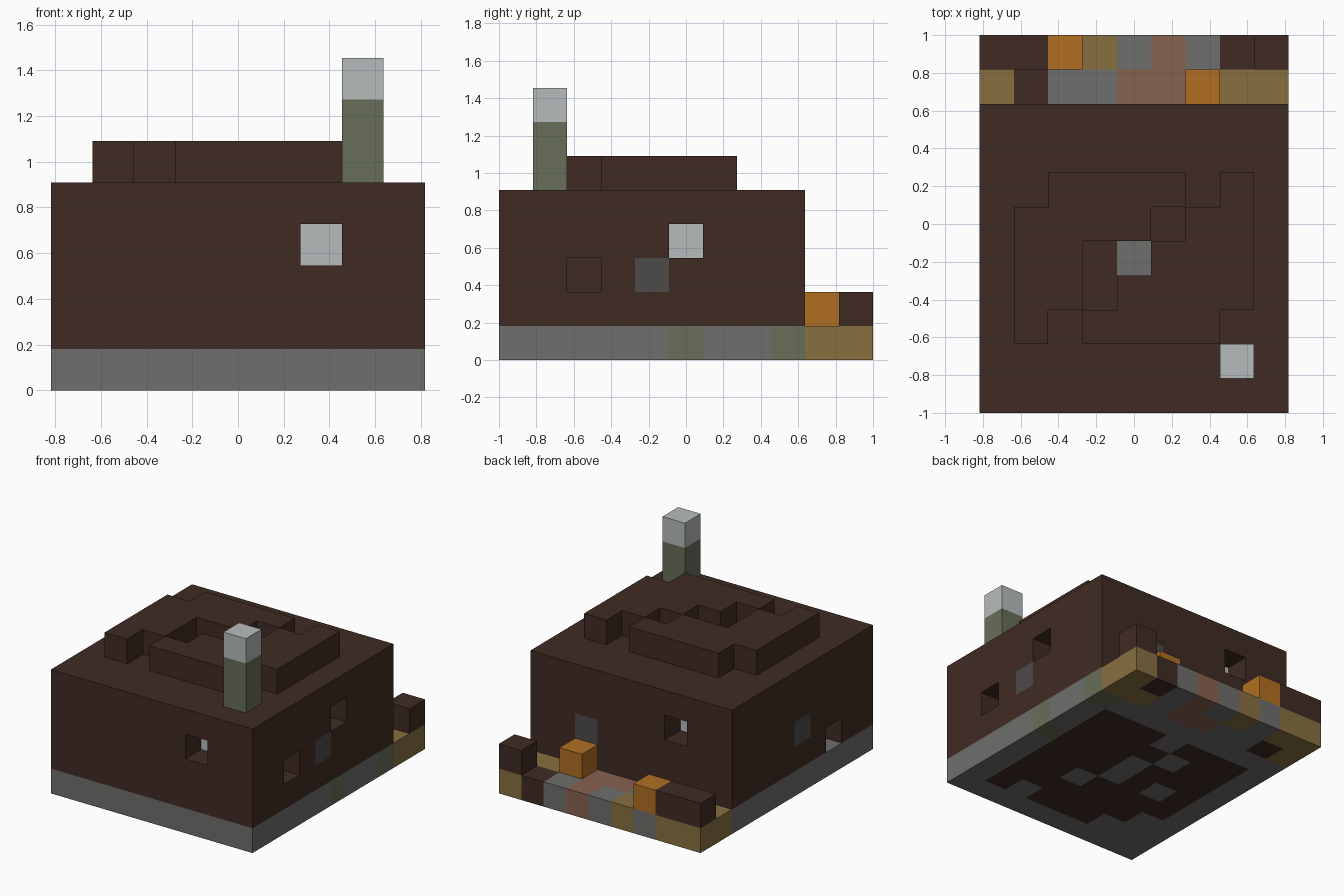
import bpy
import bmesh
from mathutils import Vector

cube = bpy.data.objects.get("Cube")
if cube:
    bpy.data.objects.remove(cube, do_unlink=True)

U = 2 / 11                                  # edge of one block
ORIGIN = Vector((-4.5 * U, -1, 0))

PALETTE = {                                 # one letter per block kind
    "B": ("dark_brown_wood", (0.051, 0.024, 0.017)),
    "S": ("grey_stone", (0.156, 0.156, 0.153)),
    "W": ("pale_grey", (0.47, 0.50, 0.50)),
    "G": ("mossy_green", (0.138, 0.156, 0.098)),
    "O": ("olive_straw", (0.242, 0.162, 0.051)),
    "P": ("dusty_pink_clay", (0.242, 0.122, 0.080)),
    "F": ("orange_pumpkin", (0.434, 0.156, 0.016)),
    "D": ("dark_window_glass", (0.074, 0.067, 0.067)),
}
materials = {}
for key, (label, rgb) in PALETTE.items():
    mat = bpy.data.materials.new(label)
    mat.use_nodes = True
    mat.diffuse_color = (*rgb, 1)
    bsdf = mat.node_tree.nodes["Principled BSDF"]
    bsdf.inputs["Base Color"].default_value = (*rgb, 1)
    bsdf.inputs["Roughness"].default_value = 1
    materials[key] = mat


def plan(rows, z, top_y):
    """Read a plan drawn as text, back row first, into blocks."""
    return {(x, top_y - r, z): k
            for r, row in enumerate(rows)
            for x, k in enumerate(row) if k != "."}


# Stone foundation with a wooden floor
foundation = plan([
    "SSSSSSSSG",
    "SBBBSBBBS",
    "SBBSBBBBS",
    "SBBBSBBBG",
    "SBSBSBBBS",
    "SBBBBSBBS",
    "SSBBBBBBS",
    "SSSBBBSBS",
    "SSSSSSSSS"], 0, 8)

# Garden strip along the back
garden = plan(["OOSOSPSBO",
               "OBSSPPSOO"], 0, 10)
garden_blocks = plan(["BBF.....B",
                      "......F.."], 1, 10)

# House body with flush panes and recessed windows
house = {(x, y, z): "B" for x in range(9) for y in range(9) for z in range(1, 5)}
for pane in ((8, 4, 2), (0, 4, 2), (6, 8, 2)):
    house[pane] = "D"
house[4, 4, 4] = "S"
for hole in ((6, 0, 3), (8, 5, 3), (8, 2, 2), (0, 2, 1), (2, 8, 3)):
    del house[hole]
for lit in ((6, 1, 3), (7, 5, 3), (2, 7, 3)):
    house[lit] = "W"

# Uneven raised blocks on the roof
roof = plan(["..BBBB.B.",
             ".BBBB.BB.",
             ".BB..BBB.",
             ".BB.BBBB.",
             ".B.BBBB.."], 5, 6)

# Chimney with a pale cap
chimney = {(7, 1, 5): "G", (7, 1, 6): "G", (7, 1, 7): "W"}

parts = {"foundation": foundation, "garden_strip": garden,
         "garden_blocks": garden_blocks, "house_body": house,
         "roof_blocks": roof, "chimney": chimney}
filled = set().union(*parts.values())


def build(name, blocks):
    """Make one mesh of the outer block faces, coloured by block kind."""
    keys = sorted(set(blocks.values()))
    bm = bmesh.new()
    for cell, kind in blocks.items():
        centre = Vector(cell) + Vector((0.5, 0.5, 0.5))
        for axis in range(3):
            for sign in (-1, 1):
                n = Vector((0, 0, 0))
                n[axis] = sign
                if tuple(int(c + d) for c, d in zip(cell, n)) in filled:
                    continue
                a = Vector((0, 0, 0))
                a[(axis + 1) % 3] = 1
                b = n.cross(a)
                corners = ((-1, -1), (1, -1), (1, 1), (-1, 1))
                verts = [bm.verts.new(ORIGIN + U * (centre + (n + a * i + b * j) / 2))
                         for i, j in corners]
                bm.faces.new(verts).material_index = keys.index(kind)
    bmesh.ops.remove_doubles(bm, verts=bm.verts[:], dist=U / 100)
    mesh = bpy.data.meshes.new(name)
    bm.to_mesh(mesh)
    bm.free()
    for key in keys:
        mesh.materials.append(materials[key])
    obj = bpy.data.objects.new(name, mesh)
    bpy.context.collection.objects.link(obj)


for part_name, part_blocks in parts.items():
    build(part_name, part_blocks)
